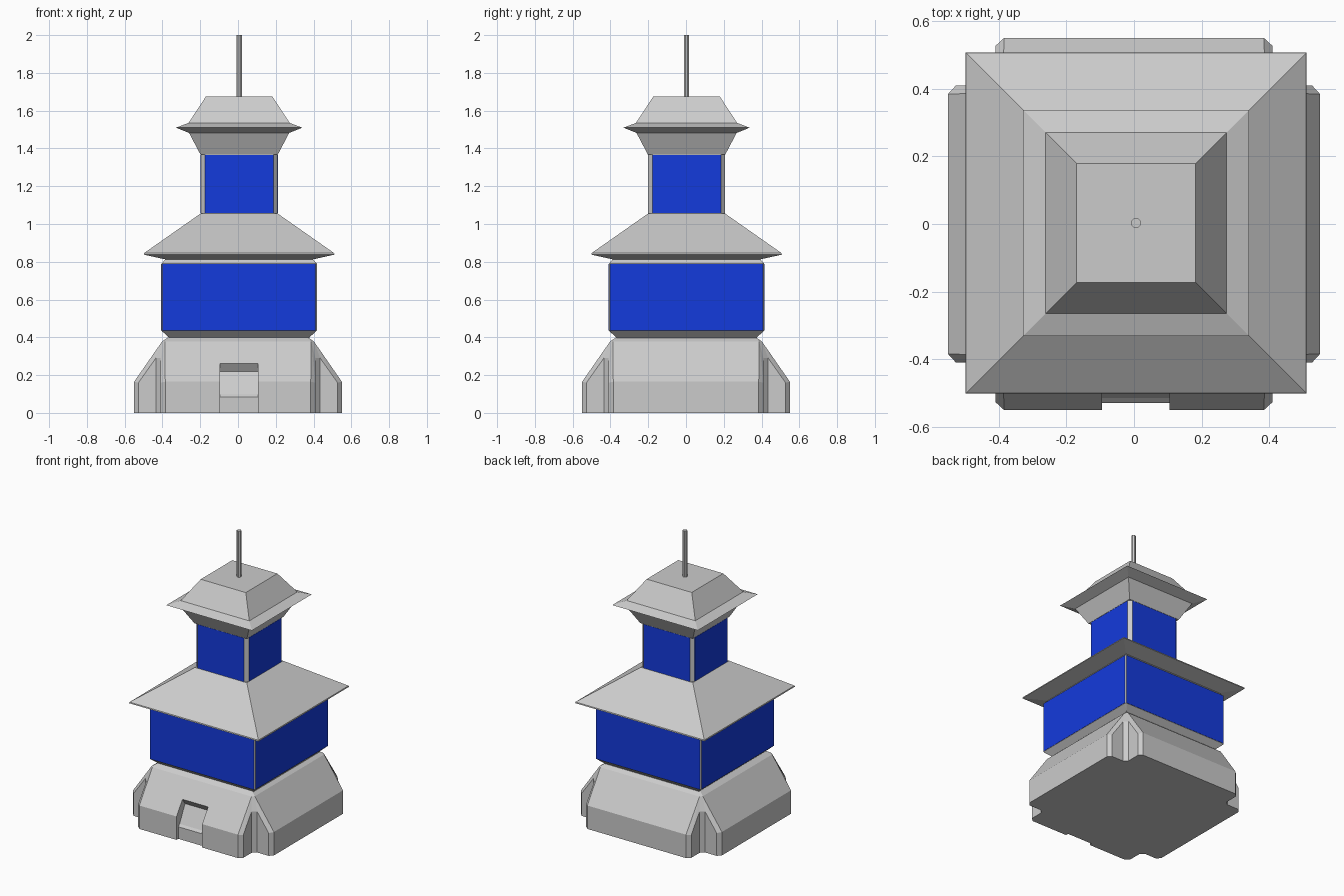
import bpy, bmesh

if "Cube" in bpy.data.objects:
    bpy.data.objects.remove(bpy.data.objects["Cube"])

CX, CY = 0.006, 0.003          # centre of the tower above the base


def finish(name, bm, loc=(0, 0, 0)):
    bmesh.ops.remove_doubles(bm, verts=bm.verts, dist=1e-5)
    bmesh.ops.recalc_face_normals(bm, faces=bm.faces)
    me = bpy.data.meshes.new(name)
    bm.to_mesh(me)
    bm.free()
    ob = bpy.data.objects.new(name, me)
    ob.location = loc
    bpy.context.collection.objects.link(ob)
    return ob


def loft(name, rings, loc=(0, 0, 0)):
    """Skin closed rings of equal point count; coincident points collapse."""
    bm = bmesh.new()
    rows = [[bm.verts.new(p) for p in ring] for ring in rings]
    n = len(rows[0])
    for a, b in zip(rows, rows[1:]):
        for i in range(n):
            j = (i + 1) % n
            bm.faces.new((a[i], a[j], b[j], b[i]))
    bm.faces.new(rows[0])
    bm.faces.new(rows[-1])
    return finish(name, bm, loc)


def four_way(corner):
    """Repeat one corner's points around the four quarters."""
    ring = []
    for c, s in ((1, 0), (0, 1), (-1, 0), (0, -1)):
        ring += [(c * x - s * y, s * x + c * y, z) for x, y, z in corner]
    return ring


def mirrored(half):
    """Complete a corner by mirroring it over its diagonal."""
    return four_way(half + [(y, x, z) for x, y, z in reversed(half)])


def square(z, h, chamfer=0.0):
    return mirrored([(h, h - chamfer, z)])


def tower(name, profile):
    return loft(name, [square(*p) for p in profile], (CX, CY, 0))


# Base: cross-shaped plinth, bevelled ends, notched corners, sloping shoulders
foot = [(.55, .385), (.527, .41), (.435, .41)]
base = loft("base", [
    mirrored([(x, y, 0) for x, y in foot]),
    mirrored([(x, y, z) for (x, y), z in zip(foot, (.165, .16, .29))]),
    mirrored([(.402, .387, .378)] * 3),
    mirrored([(.37, .37, .40)] * 3),
])

# Doorway recess cut into the front of the base
side = [(-.484, .262), (-.455, .22), (-.515, .10), (-.53, .085),
        (-.53, -.05), (-.7, -.05), (-.7, .262)]
cutter = loft("door_cutter", [[(x, y, z) for y, z in side] for x in (-.095, .105)])
cutter.hide_render = True
mod = base.modifiers.new("door", 'BOOLEAN')
mod.operation = 'DIFFERENCE'
mod.solver = 'EXACT'
mod.object = cutter
bpy.context.view_layer.objects.active = base
bpy.ops.object.modifier_apply(modifier=mod.name)
bpy.data.objects.remove(cutter)

# Lower storey, its wide roof, upper storey and its roof
tower("lower_storey", [(.39, .37), (.40, .372), (.435, .411, .006),
                       (.79, .411, .006), (.815, .388), (.83, .388)])
tower("lower_roof", [(.813, .392), (.838, .505), (.846, .503), (1.056, .203)])
tower("upper_storey", [(1.04, .203, .022), (1.38, .203, .022)])
tower("upper_roof", [(1.368, .205), (1.482, .265), (1.51, .334),
                     (1.535, .268), (1.675, .176)])

# Blue wall panels, just proud of the storeys
blue = bpy.data.materials.new("blue_panel")
blue.diffuse_color = (.007, .043, .72, 1)
blue.use_nodes = True
blue.node_tree.nodes["Principled BSDF"].inputs["Base Color"].default_value = blue.diffuse_color


def panels(name, h, w, z0, z1):
    for tag, hx, hy in (("side", h, w), ("front_back", w, h)):
        ring = [(hx, hy), (-hx, hy), (-hx, -hy), (hx, -hy)]
        ob = loft(f"{name}_{tag}_panels",
                  [[(x, y, z) for x, y in ring] for z in (z0, z1)], (CX, CY, 0))
        ob.data.materials.append(blue)


panels("lower", .4125, .405, .437, .788)
panels("upper", .2045, .181, 1.058, 1.366)

# Mast
bpy.ops.mesh.primitive_cylinder_add(vertices=8, radius=.015, depth=.34,
                                    location=(CX, CY, 1.83), rotation=(0, 0, .3927))
bpy.context.object.name = "mast"
